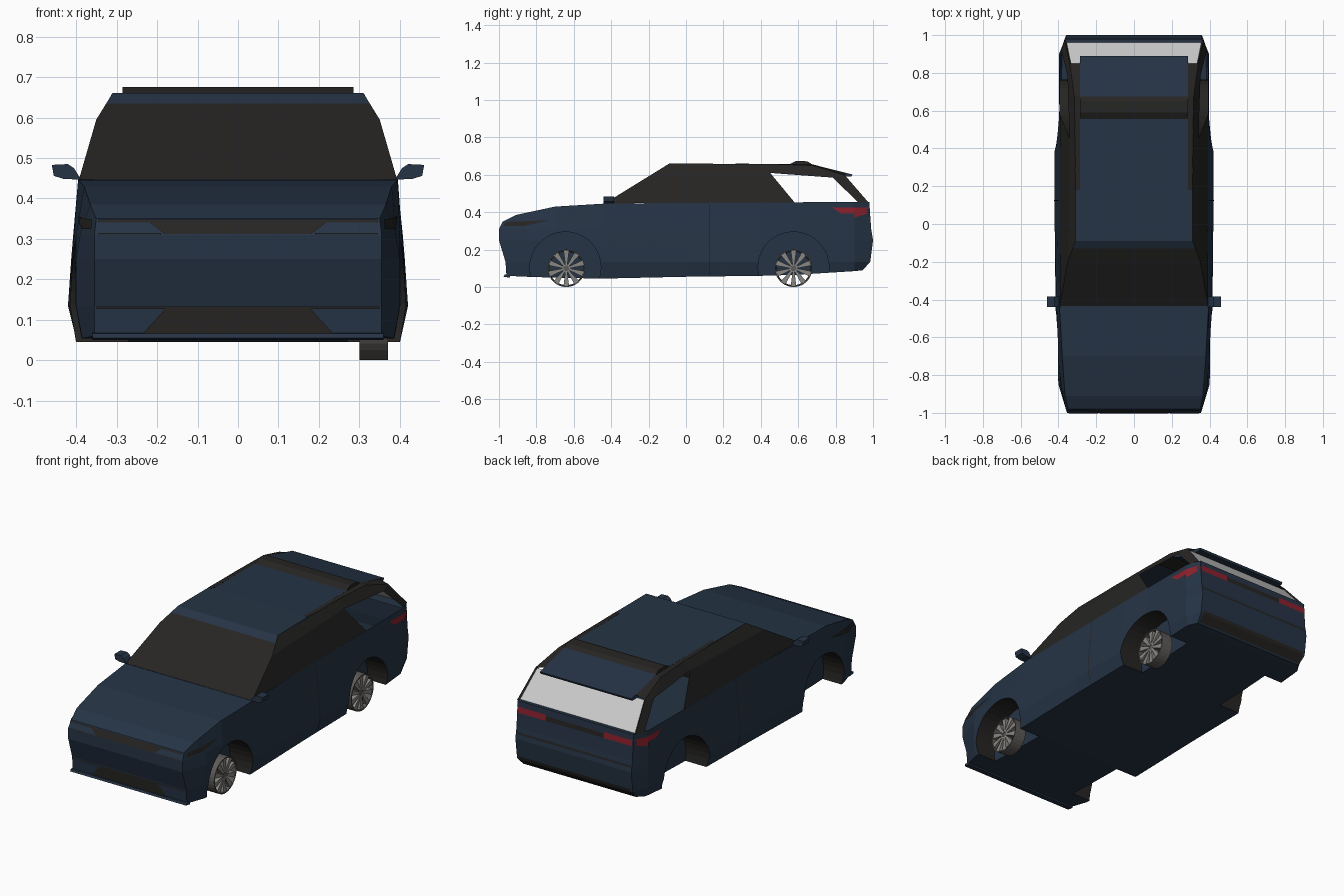
import bpy, bmesh, math
from mathutils import Vector
from mathutils.bvhtree import BVHTree

if "Cube" in bpy.data.objects:
    bpy.data.objects.remove(bpy.data.objects["Cube"])


def material(name, r, g, b):
    m = bpy.data.materials.new(name)
    m.diffuse_color = (r, g, b, 1)
    m.use_nodes = True
    m.node_tree.nodes["Principled BSDF"].inputs["Base Color"].default_value = m.diffuse_color
    return m


BLUE = material("dark blue paint", .019, .034, .060)
BLACK = material("black trim", .019, .018, .017)
RED = material("red lamp", .26, .015, .025)
PALE = material("pale grey glass", .60, .60, .60)
METAL = material("wheel grey", .25, .245, .23)
DARK = material("dark wheel grey", .11, .105, .10)


def mesh(name, verts, faces, mat, mirror=False):
    verts, faces = [tuple(v) for v in verts], [tuple(f) for f in faces]
    if mirror:
        n = len(verts)
        verts += [(-x, y, z) for x, y, z in verts]
        faces += [tuple(n + i for i in reversed(f)) for f in faces]
    me = bpy.data.meshes.new(name)
    me.from_pydata(verts, [], faces)
    bm = bmesh.new()
    bm.from_mesh(me)
    bmesh.ops.recalc_face_normals(bm, faces=bm.faces)
    bm.to_mesh(me)
    bm.free()
    me.materials.append(mat)
    ob = bpy.data.objects.new(name, me)
    bpy.context.collection.objects.link(ob)
    return ob


def prism(name, profile, axis, lo, hi, mat, mirror=False):
    """Extrude a (y,z) profile along x, or an (x,z) profile along y."""
    n = len(profile)
    put = (lambda p, t: (t, p[0], p[1])) if axis == 'x' else (lambda p, t: (p[0], t, p[1]))
    verts = [put(p, t) for t in (lo, hi) for p in profile]
    faces = [range(n), range(2 * n - 1, n - 1, -1)]
    faces += [(i, n + i, n + (i + 1) % n, (i + 1) % n) for i in range(n)]
    return mesh(name, verts, faces, mat, mirror)


# Lower body: five stacked outlines, nose to tail
STATIONS = [-.85, -.7, -.45, 0, .4, .58, .9]
WIDTHS = [[.355, .385, .395, .40, .40, .40, .39, .38, .35],
          [.355, .40, .408, .415, .42, .42, .40, .395, .36],
          [.355, .40, .405, .41, .412, .412, .398, .395, .36],
          [.355, .39, .40, .405, .407, .407, .395, .395, .36],
          [.35, .365, .38, .395, .392, .392, .392, .39, .36]]
NOSE = [-.96, -.965, -1.0, -1.0, -.98]
TAIL = [.945, .985, 1.0, .99, .98]
HEIGHTS = [[.06, .055, .05, .045, .055, .06, .065, .085, .09], [.135] * 9, [.25] * 9, [.31] * 9,
           [.35, .385, .43, .446, .45, .452, .453, .455, .455]]
verts, faces = [], []
for k in range(5):
    ys = [NOSE[k]] + STATIONS + [TAIL[k]]
    if k == 4:
        ys[1], ys[3] = -.91, -.435
    ring = list(zip(WIDTHS[k], ys, HEIGHTS[k]))
    verts += ring + [(-x, y, z) for x, y, z in reversed(ring)]
for k in range(4):
    for i in range(18):
        j = (i + 1) % 18
        faces.append((k * 18 + i, k * 18 + j, k * 18 + 18 + j, k * 18 + 18 + i))
for base in (0, 72):
    faces += [(base + i, base + i + 1, base + 16 - i, base + 17 - i) for i in range(8)]
body = mesh("lower_body", verts, faces, BLUE)
body.data.materials.append(BLACK)
skin = bmesh.new()
skin.from_mesh(body.data)
tree = BVHTree.FromBMesh(skin)

# Wheel arches cut into both sides
AXLES = [(-.645, .105), (.575, .105)]
ARCH = .19
for cy, cz in AXLES:
    circle = [(cy + ARCH * math.cos(a * math.tau / 36), cz + ARCH * math.sin(a * math.tau / 36))
              for a in range(36)]
    for s in (1, -1):
        cutter = prism("arch_cutter", circle, 'x', s * .27, s * .6, BLUE)
        mod = body.modifiers.new("arch", 'BOOLEAN')
        mod.operation, mod.solver, mod.object = 'DIFFERENCE', 'EXACT', cutter
        bpy.context.view_layer.objects.active = body
        bpy.ops.object.modifier_apply(modifier=mod.name)
        bpy.data.objects.remove(cutter)

# Open the cabin deck and blacken the arch liners
bm = bmesh.new()
bm.from_mesh(body.data)
deck = []
for f in bm.faces:
    c = f.calc_center_median()
    f.material_index = 0
    if f.normal.z > .9 and c.z > .4 and -.43 < c.y < .89:
        deck.append(f)
    elif abs(f.normal.x) < .05 and abs(c.x) > .27:
        if any(math.hypot(c.y - cy, c.z - cz) < ARCH + .002 for cy, cz in AXLES):
            f.material_index = 1
bmesh.ops.delete(bm, geom=deck, context='FACES')
bm.to_mesh(body.data)
bm.free()


def decal(name, corners, side, mat, mirror=False, n=10, m=3):
    """Thin plate laid on the body skin, seen from the front, rear or right."""
    look = {'front': Vector((0, 1, 0)), 'rear': Vector((0, -1, 0)), 'right': Vector((-1, 0, 0))}[side]
    a, b, c, d = [Vector(p) for p in corners]
    pts = []
    for j in range(m + 1):
        for i in range(n + 1):
            p = a.lerp(b, i / n).lerp(d.lerp(c, i / n), j / m)
            start = Vector((0, p.x, p.y)) if side == 'right' else Vector((p.x, 0, p.y))
            start -= look * 2
            hit = tree.ray_cast(start, look)[0]
            if hit is None:
                hit = tree.find_nearest(start + look)[0]
            pts.append(hit - look * .004)
    w = n + 1
    quads = [(j * w + i, j * w + i + 1, j * w + w + i + 1, j * w + w + i)
             for j in range(m) for i in range(n)]
    return mesh(name, pts, quads, mat, mirror)


def band(x0, x1, z0, z1):
    return [(x0, z0), (x1, z0), (x1, z1), (x0, z1)]


# Front trim
decal("upper_grille", [(-.18, .312), (.18, .312), (.22, .343), (-.22, .343)], 'front', BLACK)
decal("nose_strip", band(-.345, .345, .341, .348), 'front', BLACK)
decal("headlamp_edge", band(.19, .345, .311, .315), 'front', BLACK, True)
decal("lower_grille", [(-.235, .066), (.235, .066), (.18, .127), (-.18, .127)], 'front', BLACK)
decal("bumper_strip", band(-.35, .35, .127, .133), 'front', BLACK)
decal("side_headlamp", [(-.975, .325), (-.87, .325), (-.73, .357), (-.965, .348)], 'right', BLACK, True)
prism("front_lip", [(-.975, .055), (-.94, .05), (-.94, .07), (-.97, .066)], 'x', -.36, .36, BLUE)

# Rear trim
decal("tail_lamp", band(.18, .357, .392, .425), 'rear', RED, True)
decal("side_tail_lamp", [(.83, .392), (.985, .392), (.982, .425), (.78, .425)], 'right', RED, True)
decal("tail_strip", band(-.18, .18, .392, .418), 'rear', BLACK)
decal("tailgate_seam", band(-.357, .357, .276, .288), 'rear', BLACK)
decal("rear_bumper_trim", band(-.345, .345, .096, .15), 'rear', BLACK)

# Door seams
decal("door_seam", band(.122, .127, .065, .445), 'right', BLACK, True, 1, 12)


# Cabin: half width shrinks with height
def cab(y, z):
    x = .392 - (z - .45) / .145 * .042 if z < .595 else .35 - (z - .595) / .065 * .04
    return (x, y, z)


def flip(p):
    return (-p[0], p[1], p[2])


A, B, C, D = cab(-.435, .447), cab(-.195, .595), cab(-.13, .635), cab(-.09, .66)
mesh("windscreen", [A, flip(A), flip(B), B, flip(C), C], [(0, 1, 2, 3), (3, 2, 4, 5)], BLACK)
mesh("side_windows", [A, B, cab(.45, .61), cab(.58, .453)], [(0, 1, 2, 3)], BLACK, True)
mesh("roof_side", [B, C, D, cab(.45, .658), cab(.45, .61), cab(.68, .65), (.34, .85, .597),
                   (.352, .785, .585)],
     [(0, 1, 2, 3, 4), (4, 3, 5, 7), (7, 5, 6)], BLACK, True)
mesh("roof_rail", [(.285, .18, .661), (.31, .18, .661), cab(.68, .65), (.285, .68, .655),
                   (.34, .85, .597), (.285, .85, .61)],
     [(0, 1, 2, 3), (3, 2, 4, 5)], BLACK, True)
edge = [C, D, (.31, .18, .66), (.285, .18, .66), (.285, .58, .657)]
mesh("roof", [q for p in edge for q in (p, flip(p))],
     [(0, 1, 3, 2), (2, 3, 5, 4), (6, 7, 9, 8)], BLUE)
prism("roof_bar", [(.545, .652), (.59, .675), (.65, .672), (.68, .652)], 'x', -.285, .285, BLACK)
prism("rear_spoiler", [(.67, .657), (.89, .602), (.885, .59), (.80, .59), (.67, .64)],
      'x', -.285, .285, BLUE)

# Rear pillars and rear glass
mesh("rear_pillar", [(.352, .785, .585), (.385, .92, .453), (.368, .975, .453), (.34, .85, .597),
                     (.333, .845, .593), (.357, .962, .456)],
     [(0, 1, 2, 3), (3, 2, 5, 4)], BLACK, True)
mesh("rear_glass", [(-.357, .962, .456), (.357, .962, .456), (.333, .845, .593), (-.333, .845, .593)],
     [(0, 1, 2, 3)], PALE)

# Door mirrors
prism("door_mirror", [(.388, .447), (.405, .475), (.42, .485), (.46, .483), (.455, .456), (.43, .448)],
      'y', -.44, -.385, BLUE, True)

# Rims, on the right side only
for cy, label in ((-.64, "front"), (.575, "rear")):
    n, rings = 30, [(.30, .1), (.37, .1), (.37, .094), (.30, .09)]
    verts = [(x, cy + r * math.cos(i * math.tau / n), .1 + r * math.sin(i * math.tau / n))
             for x, r in rings for i in range(n)]
    faces = [(k * n + i, k * n + (i + 1) % n, (k + 1) % 4 * n + (i + 1) % n, (k + 1) % 4 * n + i)
             for k in range(4) for i in range(n)]
    mesh(label + "_rim_barrel", verts, faces, DARK)
    hub = [(cy + .022 * math.cos(i * math.tau / 10), .1 + .022 * math.sin(i * math.tau / 10))
           for i in range(10)]
    prism(label + "_hub", hub, 'x', .32, .362, DARK)
    for s in range(10):
        a = (s + .5) * math.tau / 10
        ca, sa = math.cos(a), math.sin(a)
        shape = [(.015, -.005), (.095, -.015), (.095, .015), (.015, .005)]
        prism(label + "_spoke", [(cy + r * ca - t * sa, .1 + r * sa + t * ca) for r, t in shape],
              'x', .335, .366, METAL)
